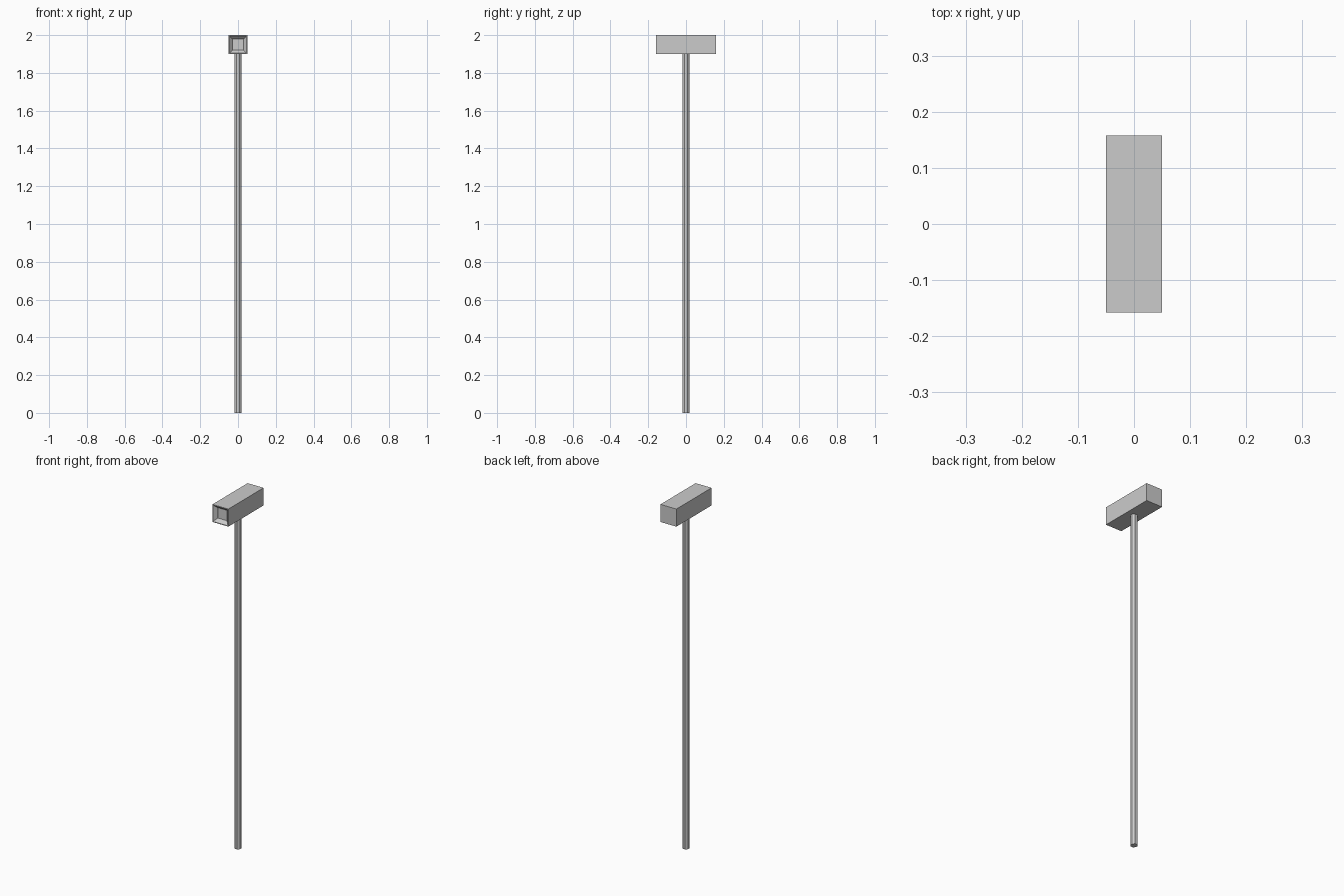
import bpy, bmesh, math
from mathutils import Matrix, Vector

if "Cube" in bpy.data.objects:
    bpy.data.objects.remove(bpy.data.objects["Cube"])


def finish(bm, name):
    bmesh.ops.recalc_face_normals(bm, faces=bm.faces)
    me = bpy.data.meshes.new(name)
    bm.to_mesh(me)
    bm.free()
    ob = bpy.data.objects.new(name, me)
    bpy.context.collection.objects.link(ob)
    return ob


# pole: eight-sided post
bm = bmesh.new()
bmesh.ops.create_cone(bm, cap_ends=True, segments=8, radius1=0.019, radius2=0.019, depth=1.9,
                      matrix=Matrix.Translation((0, 0, 0.95)) @ Matrix.Rotation(math.pi / 8, 4, 'Z'))
finish(bm, "pole")

# camera housing: box with a stepped, tapering recess in the front
bm = bmesh.new()
bmesh.ops.create_cube(bm, size=1, matrix=Matrix.Translation((0, 0, 1.95)) @ Matrix.Diagonal((0.1, 0.316, 0.1, 1)))
front = min(bm.faces, key=lambda f: f.calc_center_median().y)
for inset, depth in ((0.004, 0), (0.014, 0.015), (0.002, 0.005)):
    bmesh.ops.inset_region(bm, faces=[front], thickness=inset, use_even_offset=True)
    bmesh.ops.translate(bm, verts=front.verts, vec=Vector((0, depth, 0)))
finish(bm, "camera_housing")
